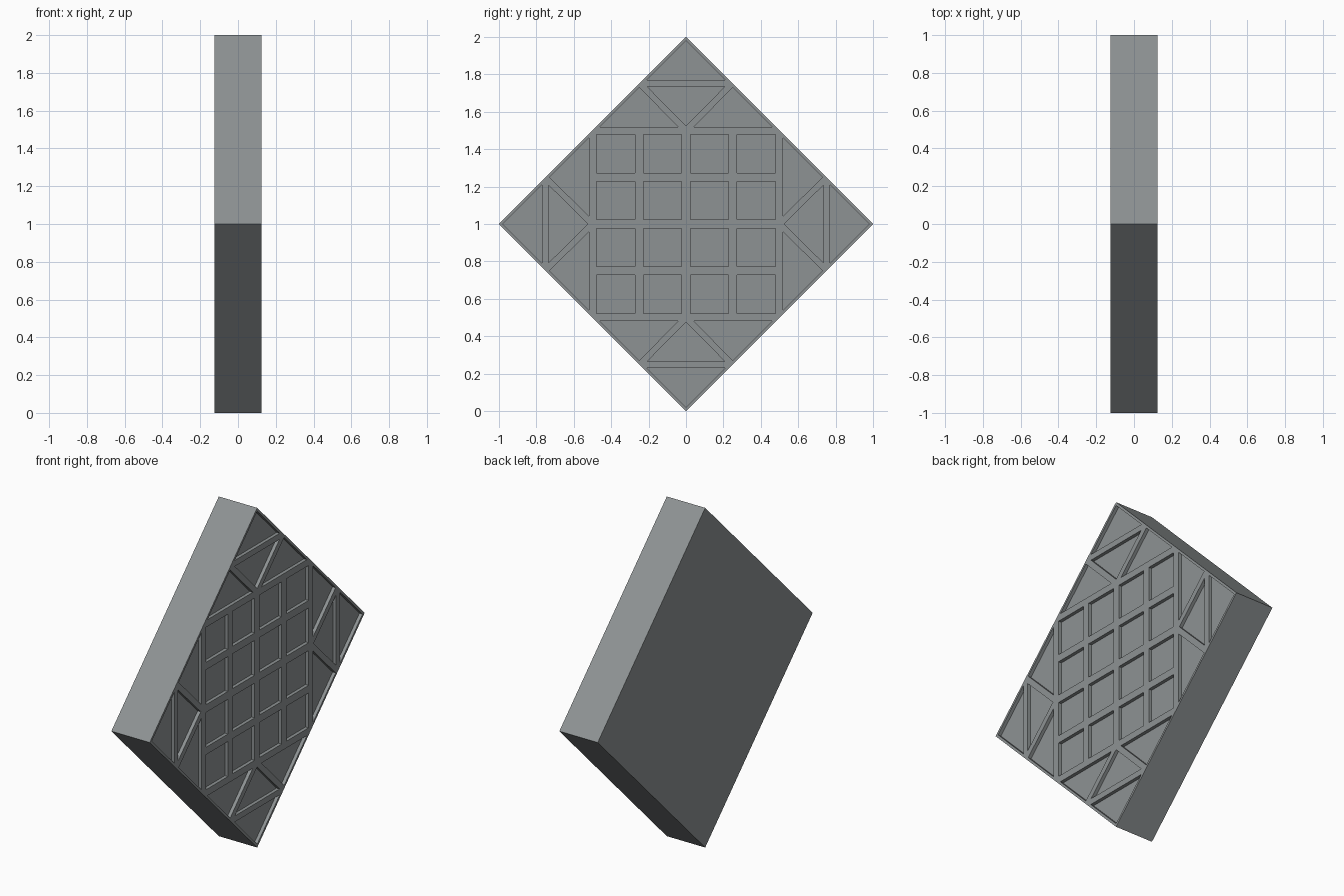
import bpy, bmesh
from math import cos, sin, pi

if "Cube" in bpy.data.objects:
    bpy.data.objects.remove(bpy.data.objects["Cube"])

HALF, DEPTH = 0.125, 0.02   # half thickness of slab, depth of pockets


def prism(bm, pts, x0, x1):
    """Extrude a (y, z) outline along x from x0 to x1; z is relative to the centre."""
    face = bm.faces.new([bm.verts.new((x0, y, z + 1)) for y, z in pts])
    new = bmesh.ops.extrude_face_region(bm, geom=[face])["geom"]
    verts = [v for v in new if isinstance(v, bmesh.types.BMVert)]
    bmesh.ops.translate(bm, verts=verts, vec=(x1 - x0, 0, 0))


def make_object(name, bm, mat):
    bmesh.ops.recalc_face_normals(bm, faces=bm.faces)
    mesh = bpy.data.meshes.new(name)
    bm.to_mesh(mesh)
    bm.free()
    mesh.materials.append(mat)
    ob = bpy.data.objects.new(name, mesh)
    bpy.context.collection.objects.link(ob)
    return ob


steel = bpy.data.materials.new("dark_steel")
steel.diffuse_color = (0.27, 0.29, 0.295, 1)
steel.use_nodes = True
steel.node_tree.nodes["Principled BSDF"].inputs["Base Color"].default_value = steel.diffuse_color

# Diamond slab
bm = bmesh.new()
prism(bm, [(1, 0), (0, 1), (-1, 0), (0, -1)], -HALF, HALF)
slab = make_object("diamond_panel", bm, steel)

# Pocket cutters on the +x face
bm = bmesh.new()
x0, x1 = HALF - DEPTH, HALF + 0.05
spans = [(-0.478, -0.272), (-0.228, -0.023), (0.023, 0.228), (0.272, 0.478)]
for a, b in spans:            # 4 x 4 square pockets
    for c, d in spans:
        prism(bm, [(a, c), (b, c), (b, d), (a, d)], x0, x1)

triangles = [                 # one corner of the diamond, repeated four times
    [(-0.21, 0.77), (0.21, 0.77), (0, 0.98)],
    [(-0.208, 0.735), (0.208, 0.735), (0, 0.525)],
    [(0.04, 0.518), (0.463, 0.518), (0.251, 0.73)],
    [(-0.04, 0.518), (-0.463, 0.518), (-0.251, 0.73)],
]
for k in range(4):
    c, s = cos(k * pi / 2), sin(k * pi / 2)
    for tri in triangles:
        prism(bm, [(y * c - z * s, y * s + z * c) for y, z in tri], x0, x1)
cutter = make_object("pocket_cutter", bm, steel)
cutter.hide_render = True

# Carve the pockets, then drop the cutter
mod = slab.modifiers.new("pockets", "BOOLEAN")
mod.operation = "DIFFERENCE"
mod.solver = "EXACT"
mod.object = cutter
bpy.context.view_layer.objects.active = slab
slab.select_set(True)
bpy.ops.object.modifier_apply(modifier=mod.name)
bpy.data.objects.remove(cutter)
